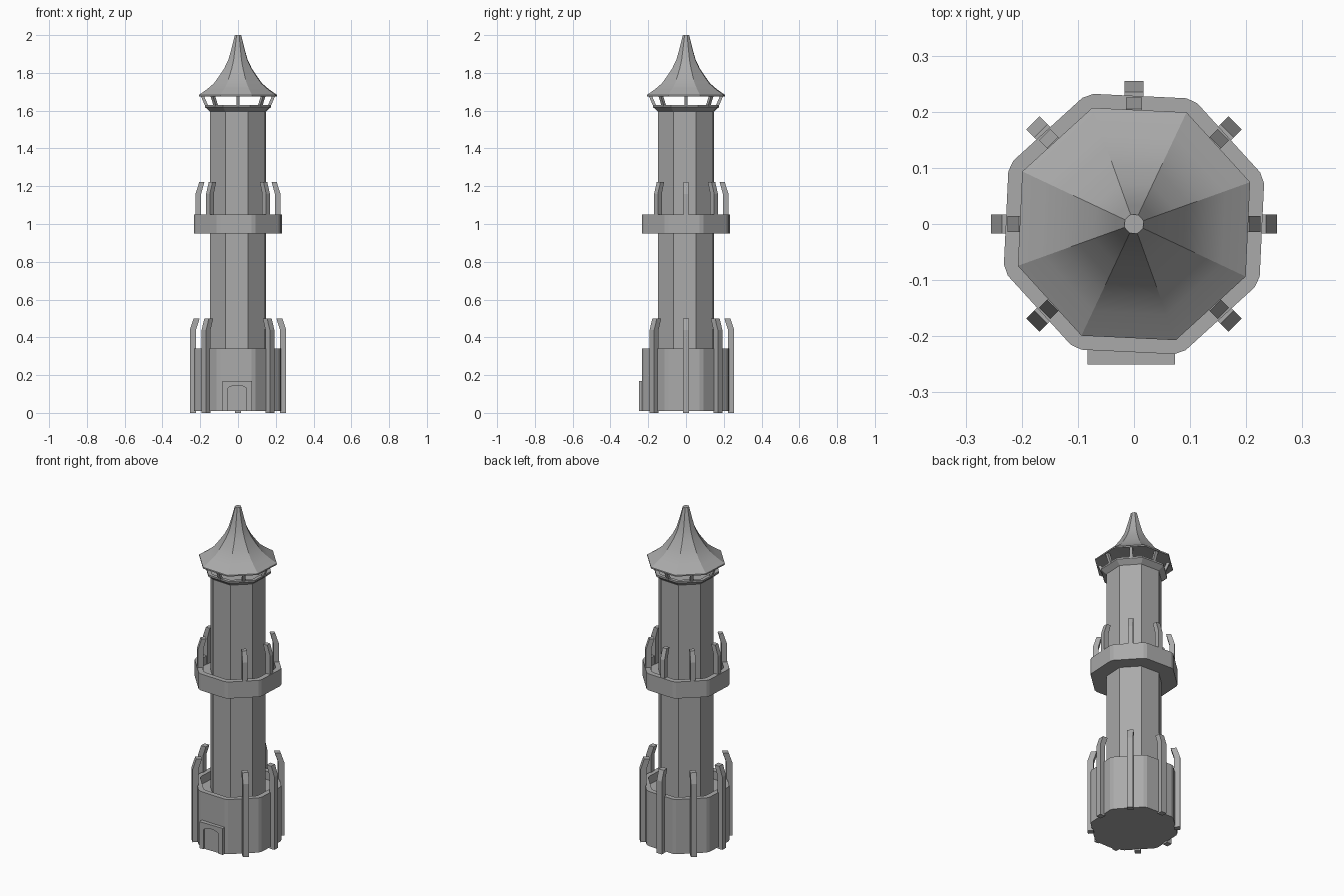
import bpy
import math
from mathutils import Vector, Matrix

cube = bpy.data.objects.get("Cube")
if cube:
    bpy.data.objects.remove(cube, do_unlink=True)

TURN = math.radians(-2.7)   # slight twist of the whole tower
SIDES = 8

stone = bpy.data.materials.new("grey stone")
stone.use_nodes = True
GREY = (0.4, 0.4, 0.4, 1)
stone.diffuse_color = GREY
stone.node_tree.nodes["Principled BSDF"].inputs["Base Color"].default_value = GREY


def make(name, verts, faces):
    mesh = bpy.data.meshes.new(name)
    mesh.from_pydata([tuple(v) for v in verts], [], faces)
    mesh.materials.append(stone)
    obj = bpy.data.objects.new(name, mesh)
    bpy.context.collection.objects.link(obj)
    return obj


def octagon(radius, z, chamfer):
    """Octagon corners, each optionally cut into two points."""
    step = math.tau / SIDES
    corners = [Vector((radius * math.cos(TURN + (i + 0.5) * step),
                       radius * math.sin(TURN + (i + 0.5) * step), z))
               for i in range(SIDES)]
    if not chamfer:
        return corners
    points = []
    for i, corner in enumerate(corners):
        points.append(corner.lerp(corners[i - 1], chamfer))
        points.append(corner.lerp(corners[(i + 1) % SIDES], chamfer))
    return points


def loft(name, profile, chamfer=0):
    """Stack octagons along a (radius, z) profile and cap both ends."""
    rings = [octagon(r, z, chamfer) for r, z in profile]
    n = len(rings[0])
    verts = [v for ring in rings for v in ring]
    faces = [tuple(reversed(range(n))),
             tuple(range(len(verts) - n, len(verts)))]
    for k in range(len(rings) - 1):
        for i in range(n):
            j = (i + 1) % n
            faces.append((k * n + i, k * n + j, (k + 1) * n + j, (k + 1) * n + i))
    return make(name, verts, faces)


def extrude(name, outline, direction, matrix=Matrix()):
    """Push a planar outline along a direction into a solid."""
    n = len(outline)
    verts = [matrix @ Vector(p) for p in outline]
    verts += [matrix @ (Vector(p) + Vector(direction)) for p in outline]
    faces = [tuple(range(n)), tuple(reversed(range(n, 2 * n)))]
    faces += [(i, i + n, (i + 1) % n + n, (i + 1) % n) for i in range(n)]
    return make(name, verts, faces)


def rib(name, side, width, profile, angle):
    """Upright bar with a radial (r, z) profile, turned about the axis."""
    outline = [(r, -width / 2, z) for r, z in profile]
    obj = extrude(f"{name}_{side}", outline, (0, width, 0), Matrix.Rotation(angle, 4, "Z"))
    return obj


# Tower body
loft("base_wall", [(0.247, 0.01), (0.247, 0.34), (0.215, 0.34), (0.215, 0.29)], 0.06)
loft("shaft", [(0.157, 0.02), (0.157, 1.595)])
loft("balcony", [(0.247, 0.95), (0.247, 1.05), (0.215, 1.05), (0.215, 1.0)], 0.06)
loft("lantern_collar", [(0.157, 1.595), (0.187, 1.62), (0.187, 1.63),
                        (0.165, 1.63), (0.165, 1.615)])

# Curved spire roof
roof = loft("roof", [(0.2, 1.678), (0.22, 1.675), (0.22, 1.683), (0.172, 1.715),
                     (0.135, 1.745), (0.105, 1.785), (0.077, 1.825),
                     (0.054, 1.87), (0.036, 1.93), (0.018, 2.0)])
bpy.ops.object.select_all(action="DESELECT")
roof.select_set(True)
bpy.context.view_layer.objects.active = roof
bpy.ops.object.shade_smooth_by_angle(angle=math.radians(25))

# Ribs with bent tips around base and balcony, plus lantern struts
LOWER = [(0.222, 0), (0.255, 0), (0.255, 0.44), (0.235, 0.5), (0.203, 0.5), (0.222, 0.44)]
UPPER = [(0.195, 0.98), (0.225, 0.98), (0.225, 1.16), (0.205, 1.222), (0.178, 1.222), (0.195, 1.16)]
STRUT = [(0.155, 1.62), (0.172, 1.62), (0.2, 1.685), (0.183, 1.685)]
NAMES = ["left", "back_left", "back", "back_right",
         "right", "front_right", "front", "front_left"]
for i, side in enumerate(NAMES):
    angle = i * math.tau / SIDES
    rib("lantern_strut", side, 0.018, STRUT, angle)
    if side != "front":
        rib("base_rib", side, 0.034, LOWER, angle)
        rib("balcony_rib", side, 0.028, UPPER, angle)

# Door surround with an arched opening, and the door set inside it
MID = -0.005
HALF, SPRING, RISE, SILL = 0.051, 0.125, 0.02, 0.01
arch = [(MID - HALF * math.cos(math.pi * k / 10),
         SPRING + RISE * math.sin(math.pi * k / 10)) for k in range(11)]
opening = [(MID - HALF, SILL)] + arch + [(MID + HALF, SILL)]
outer = [(MID + 0.078, SILL), (MID + 0.078, 0.17), (MID - 0.078, 0.17), (MID - 0.078, SILL)]
extrude("door_surround", [(x, -0.25, z) for x, z in opening + outer], (0, 0.04, 0))
extrude("door", [(x, -0.242, z) for x, z in opening], (0, 0.03, 0))

# Make all outward normals consistent
import bmesh
for obj in bpy.context.collection.objects:
    if obj.type == "MESH" and stone.name in obj.data.materials:
        bm = bmesh.new()
        bm.from_mesh(obj.data)
        bmesh.ops.recalc_face_normals(bm, faces=bm.faces)
        bm.to_mesh(obj.data)
        bm.free()
